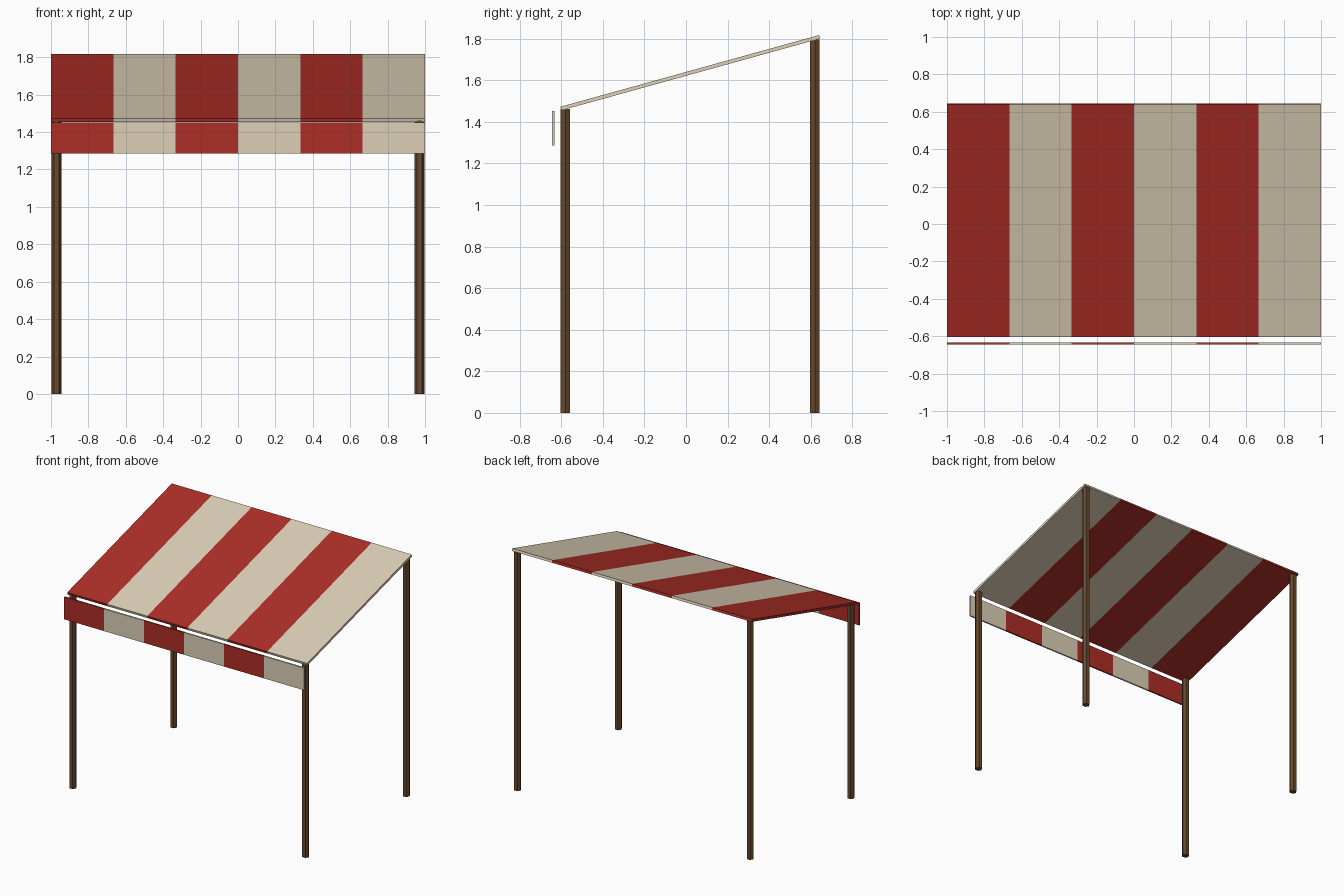
import bpy, math
from mathutils import Matrix

if "Cube" in bpy.data.objects:
    bpy.data.objects.remove(bpy.data.objects["Cube"])


def material(name, color):
    m = bpy.data.materials.new(name)
    m.diffuse_color = (*color, 1)
    m.use_nodes = True
    m.node_tree.nodes["Principled BSDF"].inputs["Base Color"].default_value = m.diffuse_color
    return m


red = material("red_cloth", (0.42, 0.027, 0.02))
cream = material("cream_cloth", (0.72, 0.63, 0.47))
wood = material("brown_wood", (0.14, 0.068, 0.028))


def box(name, center, size, mat, tilt=0.0):
    bpy.ops.mesh.primitive_cube_add(size=1)
    ob = bpy.context.object
    ob.name = name
    ob.data.transform(Matrix.Diagonal((*size, 1)))
    ob.location = center
    ob.rotation_euler = (tilt, 0, 0)
    ob.data.materials.append(mat)


# Six alternating stripes for the sloped canopy and its hanging valance
STRIPES = 6
width = 2 / STRIPES
slope = math.radians(15.5)
for i in range(STRIPES):
    x = -1 + width * (i + 0.5)
    mat = red if i % 2 == 0 else cream
    box(f"canopy_stripe_{i + 1}", (x, 0.02, 1.636), (width, 1.292, 0.018), mat, slope)
    box(f"valance_stripe_{i + 1}", (x, -0.639, 1.369), (width, 0.012, 0.167), mat)

# Four six-sided posts, taller at the back
for row, y, height in (("front", -0.58, 1.462), ("back", 0.62, 1.795)):
    for side, x in (("left", -0.97), ("right", 0.97)):
        bpy.ops.mesh.primitive_cylinder_add(vertices=6, radius=0.026, depth=height)
        post = bpy.context.object
        post.name = f"{row}_{side}_post"
        post.location = (x, y, height / 2)
        post.rotation_euler = (0, 0, math.radians(30))
        post.data.materials.append(wood)
